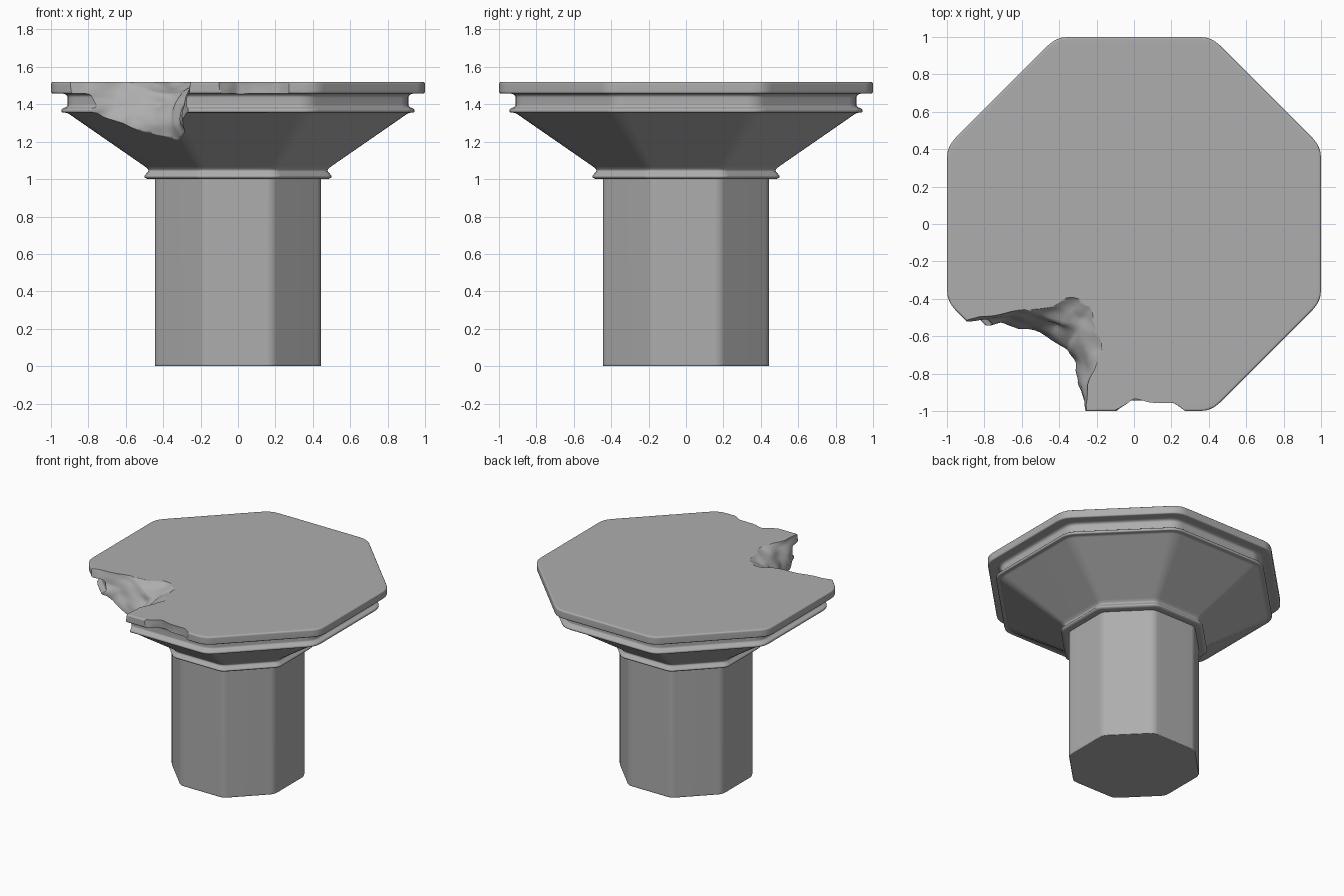
import bpy, bmesh, math
from mathutils import Vector, noise

if "Cube" in bpy.data.objects:
    bpy.data.objects.remove(bpy.data.objects["Cube"])


def finish(bm, name):
    bmesh.ops.recalc_face_normals(bm, faces=bm.faces[:])
    mesh = bpy.data.meshes.new(name)
    bm.to_mesh(mesh)
    bm.free()
    ob = bpy.data.objects.new(name, mesh)
    bpy.context.collection.objects.link(ob)
    return ob


def loft(bm, rings):
    """Closed skin through rings of equal point count, with end caps."""
    rows = [[bm.verts.new(p) for p in ring] for ring in rings]
    n = len(rows[0])
    for a, b in zip(rows, rows[1:]):
        for i in range(n):
            j = (i + 1) % n
            bm.faces.new((a[i], a[j], b[j], b[i]))
    bm.faces.new(rows[0][::-1])
    bm.faces.new(rows[-1])


def rounded(points, size, closed=False):
    """Replace each corner of a 2D path by a small four-point curve."""
    pts = [Vector(p) for p in points]
    n, out = len(pts), []
    for i, p in enumerate(pts):
        if not closed and i in (0, n - 1):
            out.append(p)
            continue
        to_a, to_b = pts[i - 1] - p, pts[(i + 1) % n] - p
        a = p + to_a.normalized() * min(size, to_a.length * 0.4)
        b = p + to_b.normalized() * min(size, to_b.length * 0.4)
        for t in (0, 1 / 3, 2 / 3, 1):
            out.append(a * (1 - t) ** 2 + p * 2 * t * (1 - t) + b * t * t)
    return out


def octagon(apothem, z, corner):
    r = apothem / math.cos(math.pi / 8)
    angles = [math.pi / 8 + k * math.pi / 4 for k in range(8)]
    path = rounded([(r * math.cos(a), r * math.sin(a)) for a in angles], corner, True)
    return [(p.x, p.y, z) for p in path]


def octagonal_part(name, profile, edge, corner):
    bm = bmesh.new()
    loft(bm, [octagon(p.x, p.y, corner * p.x) for p in rounded(profile, edge)])
    return finish(bm, name)


def rock_cutter(name, top, low, levels, rough, smooth):
    """Irregular chunk lofted from a top outline to a low outline."""
    bm = bmesh.new()
    loft(bm, [[(a[0] + (b[0] - a[0]) * t, a[1] + (b[1] - a[1]) * t, z)
               for a, b in zip(top, low)] for z, t in levels])
    bmesh.ops.subdivide_edges(bm, edges=bm.edges[:], cuts=7, use_grid_fill=True)
    for _ in range(smooth):
        bmesh.ops.smooth_vert(bm, verts=bm.verts[:], factor=0.5,
                              use_axis_x=True, use_axis_y=True)
    for v in bm.verts:
        p = v.co.copy()
        d = noise.noise_vector(p * 5) * rough + noise.noise_vector(p * 12) * rough * 0.5
        v.co += Vector((d.x, d.y, d.z * 0.5))
    bmesh.ops.triangulate(bm, faces=bm.faces[:])
    ob = finish(bm, name)
    ob.hide_render = True
    return ob


def cut(ob, cutter):
    mod = ob.modifiers.new(cutter.name, 'BOOLEAN')
    mod.operation, mod.solver, mod.object = 'DIFFERENCE', 'EXACT', cutter


# Octagonal shaft
shaft = octagonal_part("shaft", [(0.43, 0.0), (0.445, 0.0), (0.445, 1.005)], 0.012, 0.07)

# Capital: neck ring, flaring bell, lip, recessed band and top slab
capital = octagonal_part("capital", [
    (0.44, 1.0), (0.488, 1.0), (0.504, 1.014), (0.476, 1.045), (0.49, 1.062),
    (0.913, 1.355), (0.944, 1.355), (0.944, 1.376), (0.912, 1.386),
    (0.912, 1.446), (0.93, 1.457), (1.0, 1.457), (1.0, 1.52), (0.96, 1.52)], 0.012, 0.06)

# Broken-off front left corner
top = [(-1.2, -0.5), (-0.87, -0.51), (-0.64, -0.49), (-0.36, -0.37), (-0.22, -0.45),
       (-0.15, -0.63), (-0.28, -0.88), (-0.24, -1.2), (-1.2, -1.2)]
low = [(-1.2, -0.5), (-0.87, -0.51), (-0.68, -0.53), (-0.49, -0.62), (-0.38, -0.67),
       (-0.32, -0.74), (-0.28, -0.9), (-0.22, -1.2), (-1.2, -1.2)]
corner = rock_cutter("corner_break", top, low,
                     [(1.1, 0.85), (1.22, 0.88), (1.34, 0.9), (1.46, 0.6),
                      (1.53, 0.0), (1.65, -0.2)], 0.04, 4)
cut(capital, corner)

# Shallow chip along the front edge of the slab
chip_line = [(-0.16, -1.1), (-0.1, -0.99), (0.0, -0.925), (0.1, -0.955),
             (0.21, -0.955), (0.28, -1.0), (0.33, -1.1)]
chip = rock_cutter("edge_chip", chip_line, chip_line,
                   [(1.42, 0), (1.5, 0), (1.58, 0)], 0.012, 4)
cut(capital, chip)

# Stone grey
stone = bpy.data.materials.new("stone")
stone.diffuse_color = (0.42, 0.42, 0.42, 1)
stone.use_nodes = True
stone.node_tree.nodes["Principled BSDF"].inputs["Base Color"].default_value = stone.diffuse_color

# Apply the cuts, drop the cutters, and shade with face-weighted normals
for ob in (shaft, capital):
    bpy.ops.object.select_all(action='DESELECT')
    ob.select_set(True)
    bpy.context.view_layer.objects.active = ob
    for mod in list(ob.modifiers):
        bpy.ops.object.modifier_apply(modifier=mod.name)
    ob.data.materials.clear()
    ob.data.materials.append(stone)
    bpy.ops.object.shade_smooth_by_angle(angle=math.radians(50))
    ob.modifiers.new("clean_shading", 'WEIGHTED_NORMAL').keep_sharp = True
for ob in (corner, chip):
    bpy.data.objects.remove(ob, do_unlink=True)
